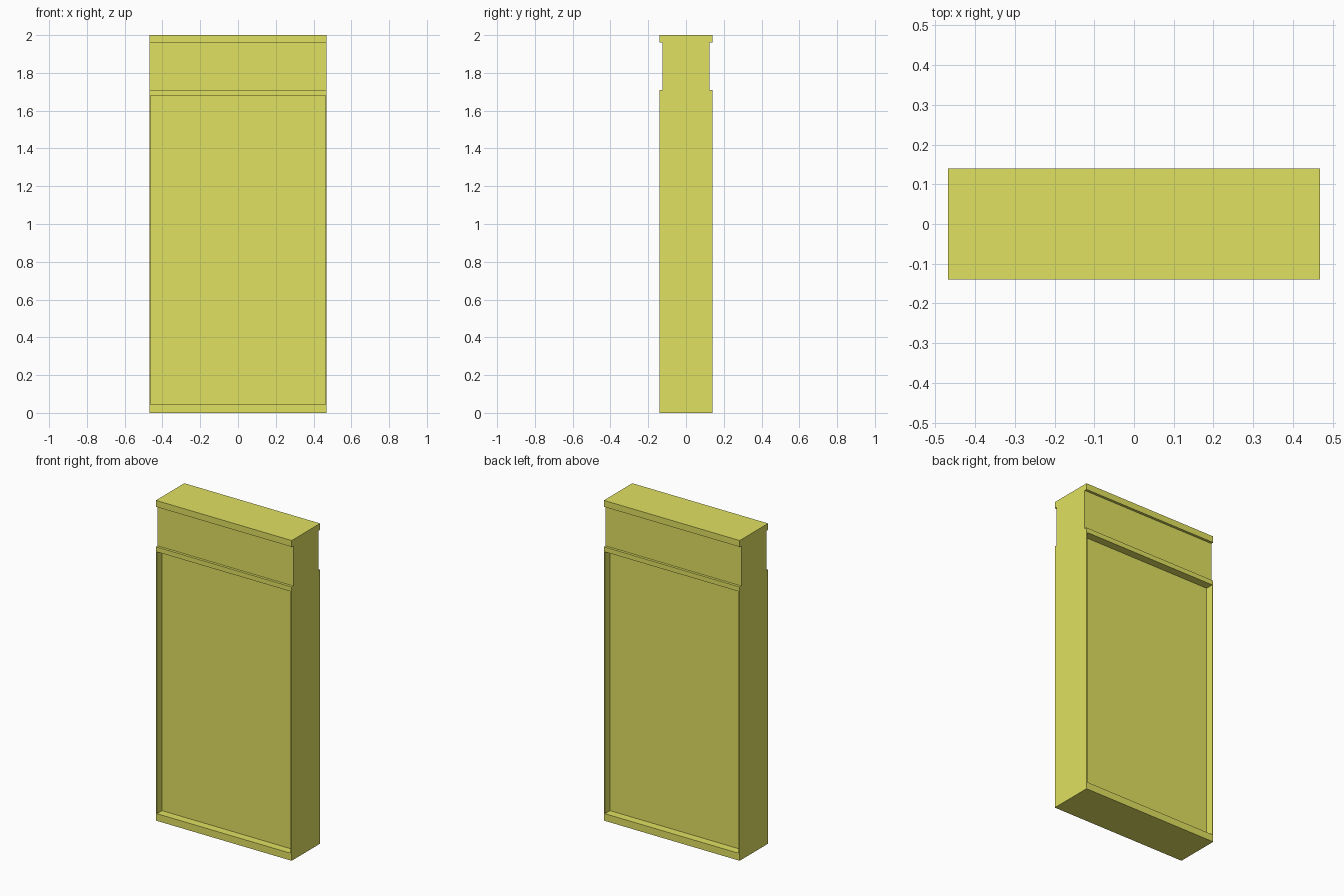
import bpy, bmesh

if "Cube" in bpy.data.objects:
    bpy.data.objects.remove(bpy.data.objects["Cube"])

HALF_W, HALF_D = 0.469, 0.14
RECESS_X, RECESS_Z0, RECESS_Z1, RECESS_DEPTH = 0.462, 0.045, 1.68, 0.05


def new_object(name, bm):
    bmesh.ops.recalc_face_normals(bm, faces=bm.faces)
    mesh = bpy.data.meshes.new(name)
    bm.to_mesh(mesh)
    bm.free()
    obj = bpy.data.objects.new(name, mesh)
    bpy.context.collection.objects.link(obj)
    return obj


# Cabinet body: side profile with stepped frieze and cap, extruded across the width
half = [(HALF_D, 0), (HALF_D, 1.71), (0.124, 1.71), (0.124, 1.96), (HALF_D, 1.96), (HALF_D, 2)]
profile = half + [(-y, z) for y, z in reversed(half)]
bm = bmesh.new()
side = bm.faces.new([bm.verts.new((-HALF_W, y, z)) for y, z in profile])
ext = bmesh.ops.extrude_face_region(bm, geom=[side], use_keep_orig=True)
moved = [g for g in ext["geom"] if isinstance(g, bmesh.types.BMVert)]
bmesh.ops.translate(bm, verts=moved, vec=(2 * HALF_W, 0, 0))
body = new_object("panel_body", bm)

# Shallow display recess, cut into front and back
for name, s in (("front_recess_cutter", -1), ("back_recess_cutter", 1)):
    bm = bmesh.new()
    bmesh.ops.create_cube(bm, size=1)
    bmesh.ops.scale(bm, verts=bm.verts, vec=(2 * RECESS_X, 2 * RECESS_DEPTH, RECESS_Z1 - RECESS_Z0))
    bmesh.ops.translate(bm, verts=bm.verts, vec=(0, s * HALF_D, (RECESS_Z0 + RECESS_Z1) / 2))
    cutter = new_object(name, bm)
    cutter.hide_render = True
    cutter.hide_set(True)
    mod = body.modifiers.new(name, "BOOLEAN")
    mod.operation = "DIFFERENCE"
    mod.solver = "EXACT"
    mod.object = cutter

# Yellow paint
mat = bpy.data.materials.new("yellow_paint")
mat.diffuse_color = (0.75, 0.75, 0.12, 1)
mat.use_nodes = True
mat.node_tree.nodes["Principled BSDF"].inputs["Base Color"].default_value = mat.diffuse_color
body.data.materials.append(mat)
